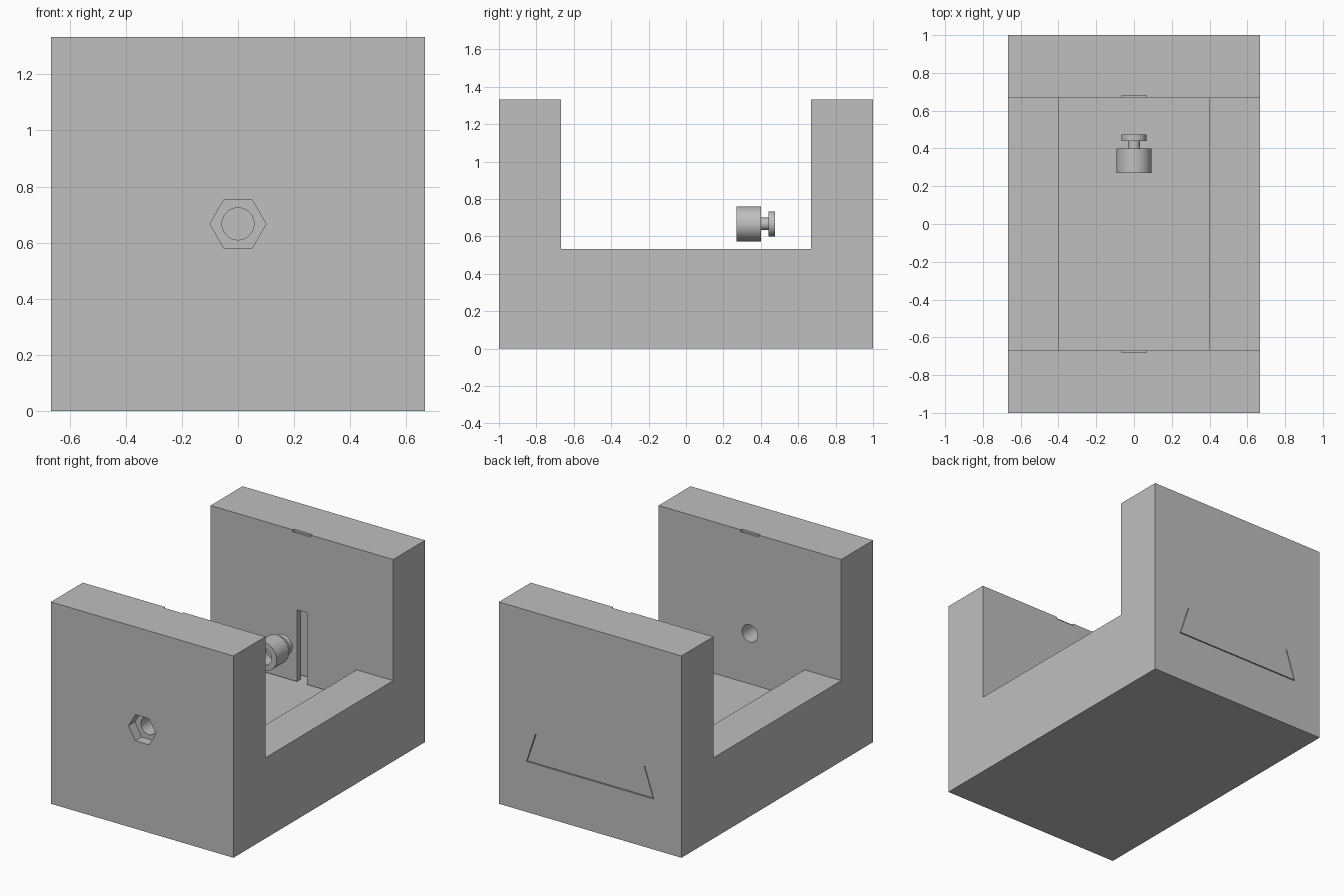
import bpy, bmesh, math
from mathutils import Matrix, Vector

cube = bpy.data.objects.get("Cube")
if cube:
    bpy.data.objects.remove(cube, do_unlink=True)

grey = bpy.data.materials.new("light_grey")
grey.use_nodes = True
grey.diffuse_color = (0.52, 0.52, 0.52, 1)
grey.node_tree.nodes["Principled BSDF"].inputs["Base Color"].default_value = grey.diffuse_color

AXIS_Z = 0.667      # height of the screw axis
HALF_X = 0.667
JAW_Y = 0.667       # inner face of both jaws
DECK_Z, FLOOR_Z, TOP_Z = 0.533, 0.333, 1.333


def prism(name, outline, axis, start, end):
    """Extrude an outline along x (points are y, z) or along y (points are x, z)."""
    place = (lambda p: (start, p[0], p[1])) if axis == "x" else (lambda p: (p[0], start, p[1]))
    step = (end - start, 0, 0) if axis == "x" else (0, end - start, 0)
    bm = bmesh.new()
    face = bm.faces.new([bm.verts.new(place(p)) for p in outline])
    out = bmesh.ops.extrude_face_region(bm, geom=[face])
    moved = [g for g in out["geom"] if isinstance(g, bmesh.types.BMVert)]
    bmesh.ops.translate(bm, vec=step, verts=moved)
    bmesh.ops.recalc_face_normals(bm, faces=bm.faces)
    mesh = bpy.data.meshes.new(name)
    bm.to_mesh(mesh)
    bm.free()
    mesh.materials.append(grey)
    obj = bpy.data.objects.new(name, mesh)
    bpy.context.collection.objects.link(obj)
    return obj


def rect(a0, a1, b0, b1):
    return [(a0, b0), (a1, b0), (a1, b1), (a0, b1)]


def ring(radius, sides):
    return [(radius * math.cos(math.tau * i / sides),
             AXIS_Z + radius * math.sin(math.tau * i / sides)) for i in range(sides)]


def combine(target, tool, operation="DIFFERENCE"):
    tool.hide_render = True
    mod = target.modifiers.new("combine", "BOOLEAN")
    mod.operation, mod.object, mod.solver = operation, tool, "EXACT"
    bpy.context.view_layer.objects.active = target
    bpy.ops.object.modifier_apply(modifier=mod.name)
    bpy.data.objects.remove(tool, do_unlink=True)


def dovetail(gap, top):
    low, high = 0.466 - gap, 0.4 - gap
    return [(-low, FLOOR_Z + gap), (low, FLOOR_Z + gap), (high, DECK_Z),
            (high, top), (-high, top), (-high, DECK_Z)]


# Body: base with the fixed front jaw
body = prism("body", [(-1, 0), (1, 0), (1, DECK_Z), (-JAW_Y, DECK_Z),
                      (-JAW_Y, TOP_Z), (-1, TOP_Z)], "x", -HALF_X, HALF_X)
combine(body, prism("track_cutter", dovetail(0, DECK_Z + 0.1), "y", -JAW_Y, 1.1))
combine(body, prism("nut_cutter", ring(0.1, 6), "y", -1.1, -0.933))
combine(body, prism("hole_cutter", ring(0.057, 48), "y", -0.95, -0.6))

# Sliding jaw with dovetail tongue and T-slot for the screw head
jaw = prism("sliding_jaw", rect(-HALF_X, HALF_X, DECK_Z, TOP_Z), "y", JAW_Y, 1)
combine(jaw, prism("tongue", dovetail(0.006, DECK_Z + 0.1), "y", JAW_Y, 1), "UNION")
combine(jaw, prism("neck_slot_cutter", rect(-0.037, 0.037, 0.2, 0.813), "y", 0.6, 0.72))
combine(jaw, prism("head_slot_cutter", rect(-0.075, 0.075, 0.2, 0.813), "y", 0.709, 0.755))

# Small notches at the top of both jaw faces
for part, side in ((body, -1), (jaw, 1)):
    y0, y1 = sorted((side * 0.6, side * 0.68))
    combine(part, prism("notch_cutter", rect(-0.067, 0.067, TOP_Z - 0.013, 1.4), "y", y0, y1))

# Screw end: socket, neck and head turned as one profile around the y axis
profile = [(0, 0.37), (0.057, 0.37), (0.057, 0.27), (0.093, 0.27), (0.093, 0.4),
           (0.033, 0.4), (0.033, 0.44), (0.067, 0.44), (0.067, 0.475), (0, 0.475)]
bm = bmesh.new()
verts = [bm.verts.new((r, y, AXIS_Z)) for r, y in profile]
edges = [bm.edges.new(pair) for pair in zip(verts, verts[1:])]
bmesh.ops.spin(bm, geom=verts + edges, cent=(0, 0, AXIS_Z), axis=(0, 1, 0),
               angle=math.tau, steps=64)
bmesh.ops.remove_doubles(bm, verts=bm.verts, dist=0.0005)
bmesh.ops.recalc_face_normals(bm, faces=bm.faces)
mesh = bpy.data.meshes.new("screw_end")
bm.to_mesh(mesh)
bm.free()
mesh.materials.append(grey)
screw = bpy.data.objects.new("screw_end", mesh)
bpy.context.collection.objects.link(screw)

# Smooth round walls, keep hard edges
bpy.ops.object.select_all(action="DESELECT")
for obj in (body, jaw, screw):
    obj.select_set(True)
bpy.context.view_layer.objects.active = body
bpy.ops.object.shade_smooth_by_angle(angle=math.radians(30))
